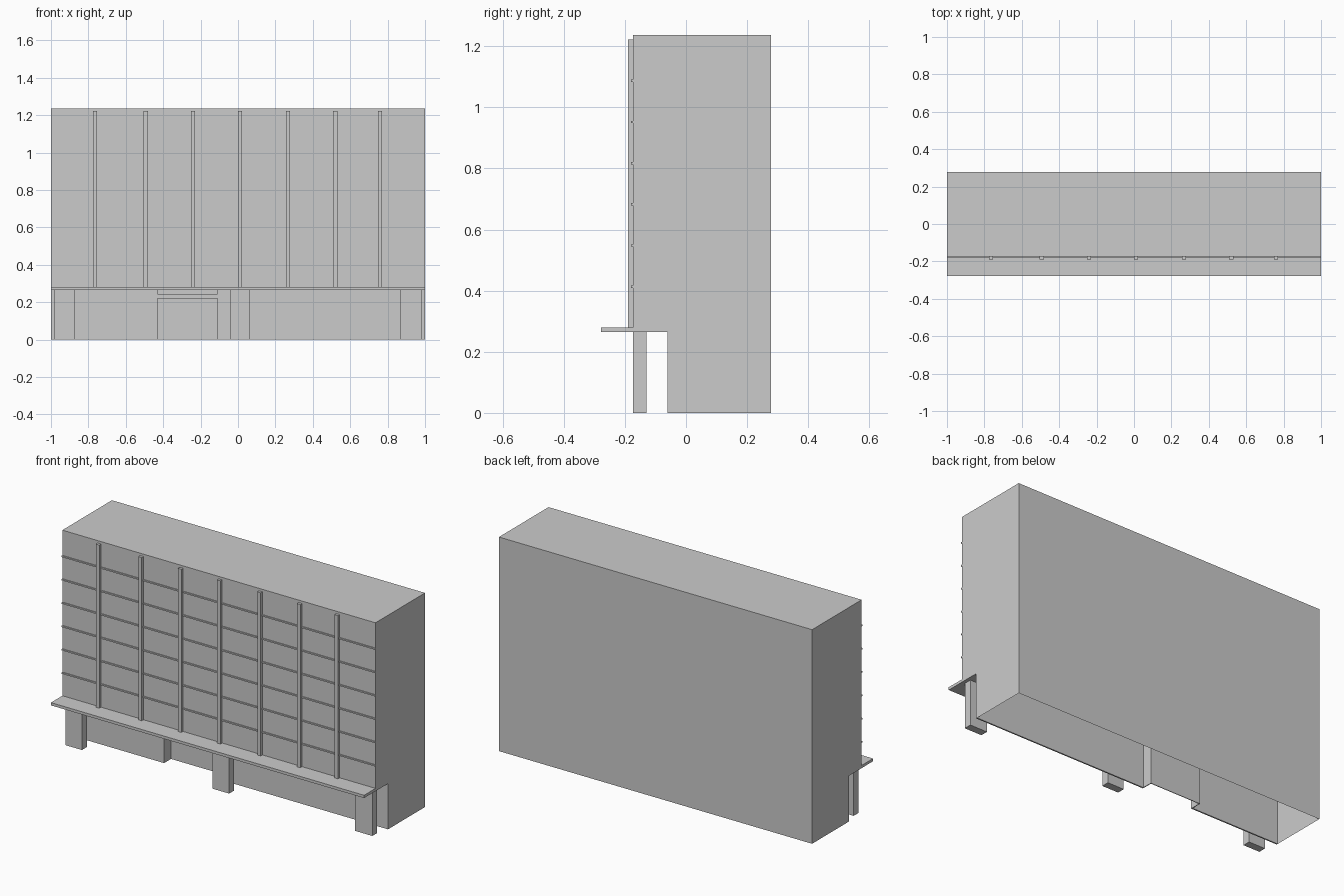
import bpy, bmesh

if "Cube" in bpy.data.objects:
    bpy.data.objects.remove(bpy.data.objects["Cube"])

TOP, SOFFIT, CANOPY_TOP = 1.236, 0.264, 0.28
BACK, FRONT, WALL = 0.278, -0.174, -0.052
WALL_OUT = -0.06
DOOR = (-0.43, -0.11)


def make_object(name, bm):
    mesh = bpy.data.meshes.new(name)
    bm.to_mesh(mesh)
    bm.free()
    obj = bpy.data.objects.new(name, mesh)
    bpy.context.collection.objects.link(obj)
    return obj


def box(name, x0, x1, y0, y1, z0, z1):
    bm = bmesh.new()
    bmesh.ops.create_cube(bm, size=1)
    for v in bm.verts:
        v.co.x = x0 if v.co.x < 0 else x1
        v.co.y = y0 if v.co.y < 0 else y1
        v.co.z = z0 if v.co.z < 0 else z1
    return make_object(name, bm)


# Tower shell: open underneath, with an overhang above the ground floor
bm = bmesh.new()
profile = [(WALL, 0), (WALL, SOFFIT), (FRONT, SOFFIT),
           (FRONT, TOP), (BACK, TOP), (BACK, 0)]
left = [bm.verts.new((-1, y, z)) for y, z in profile]
right = [bm.verts.new((1, y, z)) for y, z in profile]
bm.faces.new(left)
bm.faces.new(right)
for i in range(1, len(profile) - 1):
    bm.faces.new((left[i], left[i + 1], right[i + 1], right[i]))
bmesh.ops.recalc_face_normals(bm, faces=bm.faces)
if max(bm.faces, key=lambda f: f.calc_center_median().z).normal.z < 0:
    bmesh.ops.reverse_faces(bm, faces=bm.faces)
make_object("tower_shell", bm)

# Canopy slab
box("canopy", -1, 1, -0.278, WALL_OUT, SOFFIT, CANOPY_TOP)

# Ground floor wall panels on either side of the entrance
edges_left = [-1, -0.74, -0.47, DOOR[0]]
edges_right = [DOOR[1], -0.077, 0.19, 0.458, 0.726, 1]
for edges in (edges_left, edges_right):
    for a, b in zip(edges, edges[1:]):
        box("ground_wall_panel", a, b, WALL_OUT, WALL, 0, SOFFIT)

# Recessed entrance with a bar across it
RECESS = 0.003
box("entrance_back", DOOR[0], DOOR[1], RECESS, RECESS + 0.004, 0, SOFFIT)
for x0, x1 in ((DOOR[0] - 0.004, DOOR[0]), (DOOR[1], DOOR[1] + 0.004)):
    box("entrance_jamb", x0, x1, WALL, RECESS + 0.004, 0, SOFFIT)
box("entrance_bar", DOOR[0], DOOR[1], WALL_OUT, WALL, 0.22, 0.245)

# Columns under the overhang
for x0, x1 in ((-0.98, -0.875), (-0.04, 0.065), (0.87, 0.98)):
    box("column", x0, x1, FRONT, -0.13, 0, SOFFIT)

# Vertical facade fins
for x in (-0.764, -0.493, -0.24, 0.01, 0.267, 0.52, 0.76):
    box("facade_fin", x - 0.011, x + 0.011, -0.19, FRONT, CANOPY_TOP, 1.222)

# Horizontal floor bands
for i in range(6):
    z = 0.413 + i * 0.1347
    box("floor_band", -1, 1, -0.18, FRONT, z - 0.004, z + 0.004)
